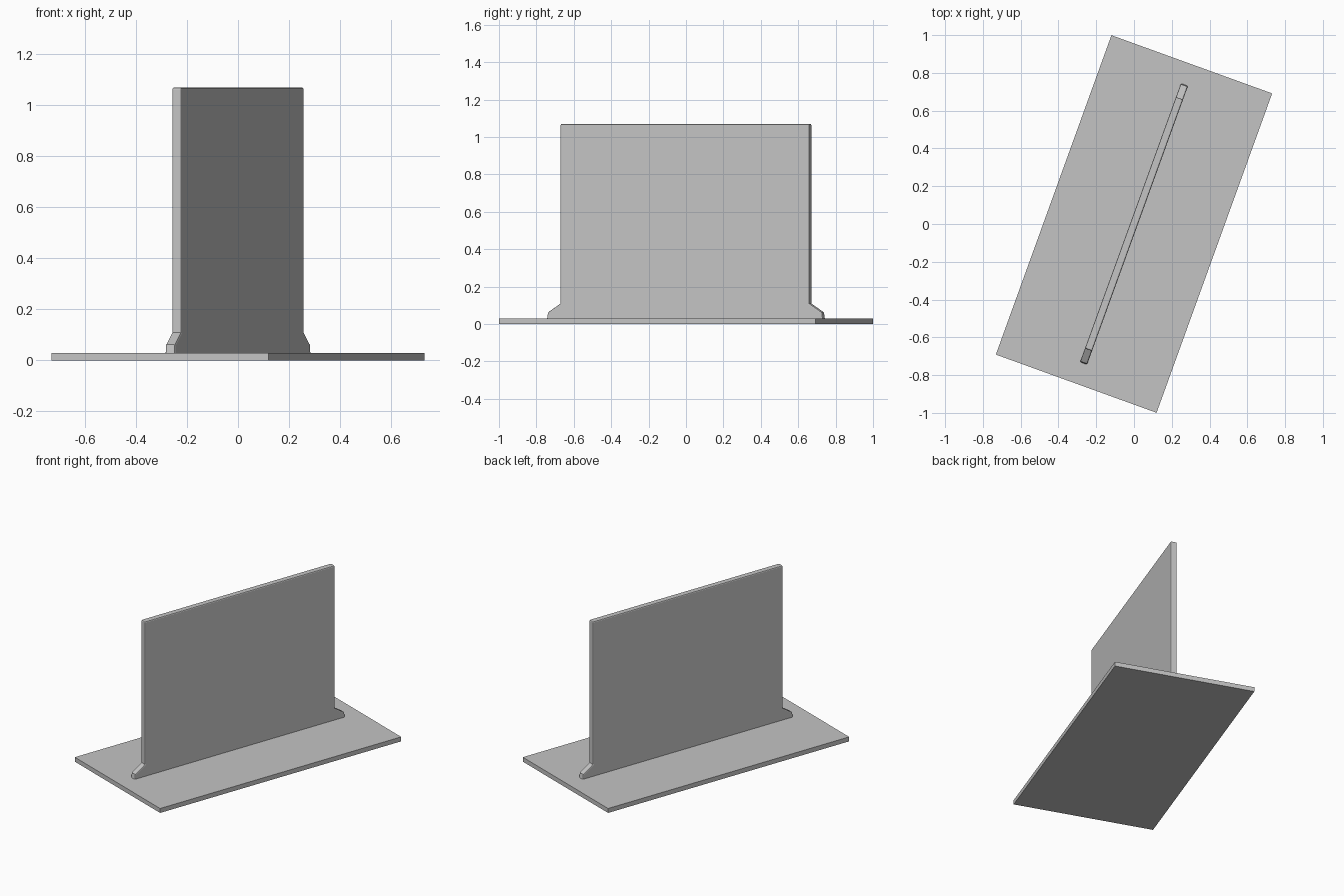
import bpy, bmesh, math

cube = bpy.data.objects.get("Cube")
if cube:
    bpy.data.objects.remove(cube, do_unlink=True)

TURN = math.radians(-19.9)   # both parts share one turn about z

grey = bpy.data.materials.new("plain_grey")
grey.use_nodes = True
grey.diffuse_color = (0.55, 0.55, 0.55, 1)
grey.node_tree.nodes["Principled BSDF"].inputs["Base Color"].default_value = (0.55, 0.55, 0.55, 1)


def extrude_outline(name, outline, thickness, bevel=0.0):
    """Extrude a local y-z outline along x, easing all edges but the bottom ones."""
    bm = bmesh.new()
    face = bm.faces.new([bm.verts.new((-thickness / 2, y, z)) for y, z in outline])
    grown = bmesh.ops.extrude_face_region(bm, geom=[face])["geom"]
    bmesh.ops.translate(bm, vec=(thickness, 0, 0),
                        verts=[v for v in grown if isinstance(v, bmesh.types.BMVert)])
    bmesh.ops.recalc_face_normals(bm, faces=bm.faces)
    if bevel:
        low = min(z for _, z in outline) + 0.001
        edges = [e for e in bm.edges
                 if max(v.co.z for v in e.verts) > low and e.calc_face_angle(0) > 1.0]
        bmesh.ops.bevel(bm, geom=edges, offset=bevel, segments=2,
                        profile=0.5, affect='EDGES', clamp_overlap=True)
    mesh = bpy.data.meshes.new(name)
    bm.to_mesh(mesh)
    bm.free()
    mesh.materials.append(grey)
    obj = bpy.data.objects.new(name, mesh)
    obj.rotation_euler.z = TURN
    bpy.context.collection.objects.link(obj)
    return obj


# Flat rectangular base plate
extrude_outline("base_plate",
                [(-0.899, 0), (0.899, 0), (0.899, 0.03), (-0.899, 0.03)], 0.905)

# Thin upright panel with a flared foot at each end
half = [(0.785, 0.027), (0.78, 0.062), (0.708, 0.11), (0.708, 1.07)]
outline = half + [(-y, z) for y, z in reversed(half)]
extrude_outline("upright_panel", outline, 0.04, bevel=0.007)
